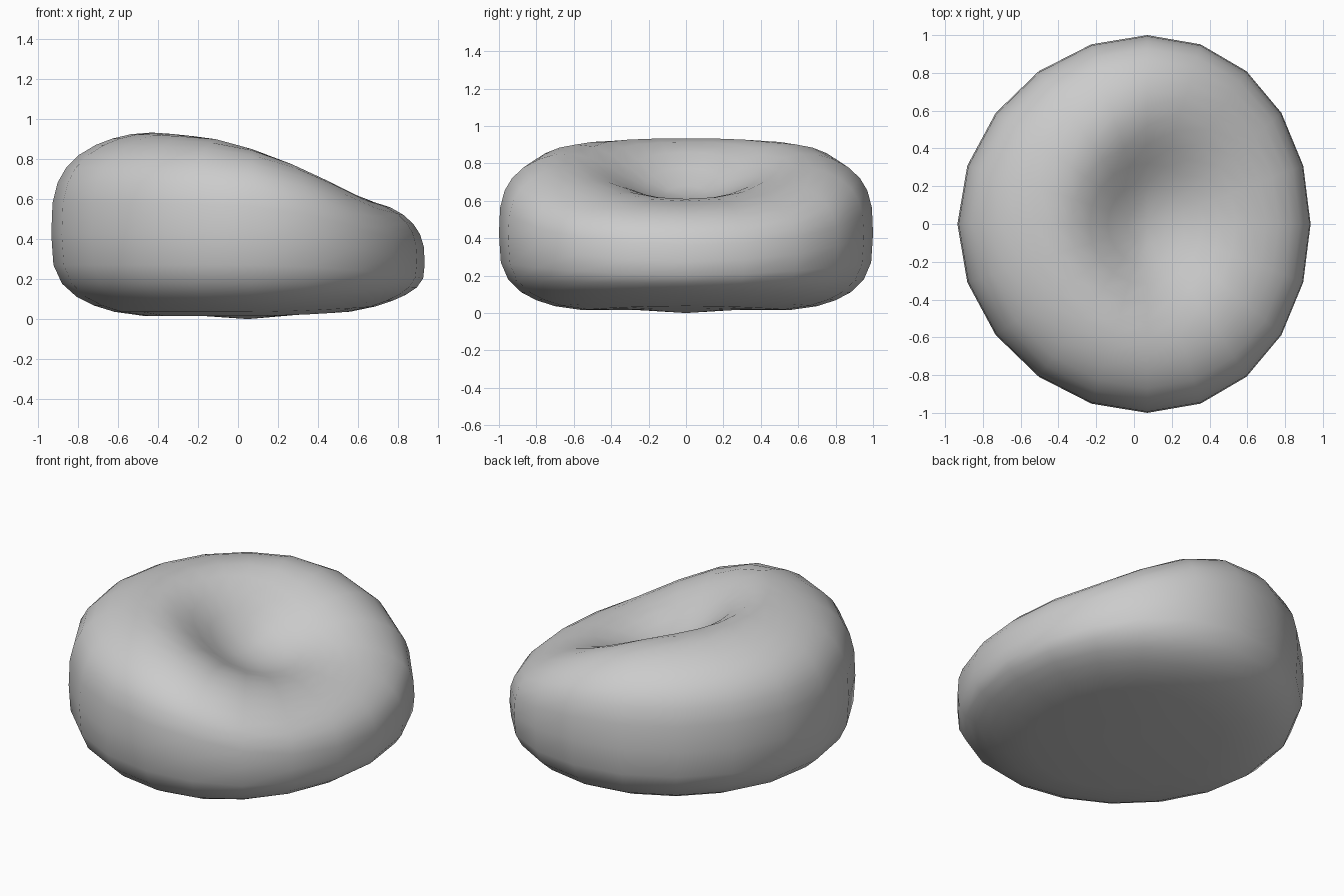
import bpy, bmesh
from math import sin, cos, pi, exp

if "Cube" in bpy.data.objects:
    bpy.data.objects.remove(bpy.data.objects["Cube"])

SEG = 20
TOP_R = [1, .994, .97, .93, .87, .79, .71, .62, .52, .42, .32, .22, .11]
BOT_R = [.99, .95, .88, .8, .7, .55, .25]
CROWN = [(-.93, .98), (-.4, .965), (-.1, .95), (.1, .91), (.35, .835), (.5, .765), (.68, .67), (.93, .59)]


def crown(x):
    # height of the puffed-up top, high at the back and sloping to the front
    x = max(-.93, min(.93, x))
    for (a, za), (b, zb) in zip(CROWN, CROWN[1:]):
        if x <= b:
            return za + (zb - za) * (x - a) / (b - a)
    return CROWN[-1][1]


def dent(x, y):
    # hollow pressed in by the sitter, open towards the front
    dx = x - .1 - .3 * y * y
    sx = .32 if dx < 0 else .46
    sy = .45 + .1 * x
    d = ((dx / sx) ** 2 + (y / sy) ** 2) ** .5
    return .29 * exp(-d ** 2.4)


def point(r, a, upper):
    c = r * cos(a)
    x, y = .935 * c + .07 * (1 - c * c), r * sin(a)
    mid = .425 - .145 * max(0, x / .93) ** 2
    if upper:
        f = (1 - r ** 3.15) ** (1 / 3.15)
        return x, y, mid + (crown(x) - mid) * f - dent(x, y)
    f = min(1, 1.06 * (1 - r ** 3.3) ** (1 / 3.3))
    low = .015 + .07 * max(0, x) ** 2
    return x, y, mid + (low - mid) * f


# bean bag: rings from the bottom pole to the seat centre
bm = bmesh.new()
levels = [(r, False) for r in reversed(BOT_R)] + [(r, True) for r in TOP_R]
rings = [[bm.verts.new(point(r, 2 * pi * i / SEG, up)) for i in range(SEG)] for r, up in levels]
bottom = bm.verts.new((.05, 0, 0))
seat = bm.verts.new(point(0, 0, True))
for i in range(SEG):
    j = (i + 1) % SEG
    for lo, hi in zip(rings, rings[1:]):
        bm.faces.new((lo[i], lo[j], hi[j], hi[i]))
    bm.faces.new((bottom, rings[0][j], rings[0][i]))
    bm.faces.new((rings[-1][i], rings[-1][j], seat))
bmesh.ops.recalc_face_normals(bm, faces=bm.faces)
for f in bm.faces:
    f.smooth = True
mesh = bpy.data.meshes.new("bean_bag_seat")
bm.to_mesh(mesh)
bm.free()
bpy.context.collection.objects.link(bpy.data.objects.new("bean_bag_seat", mesh))
